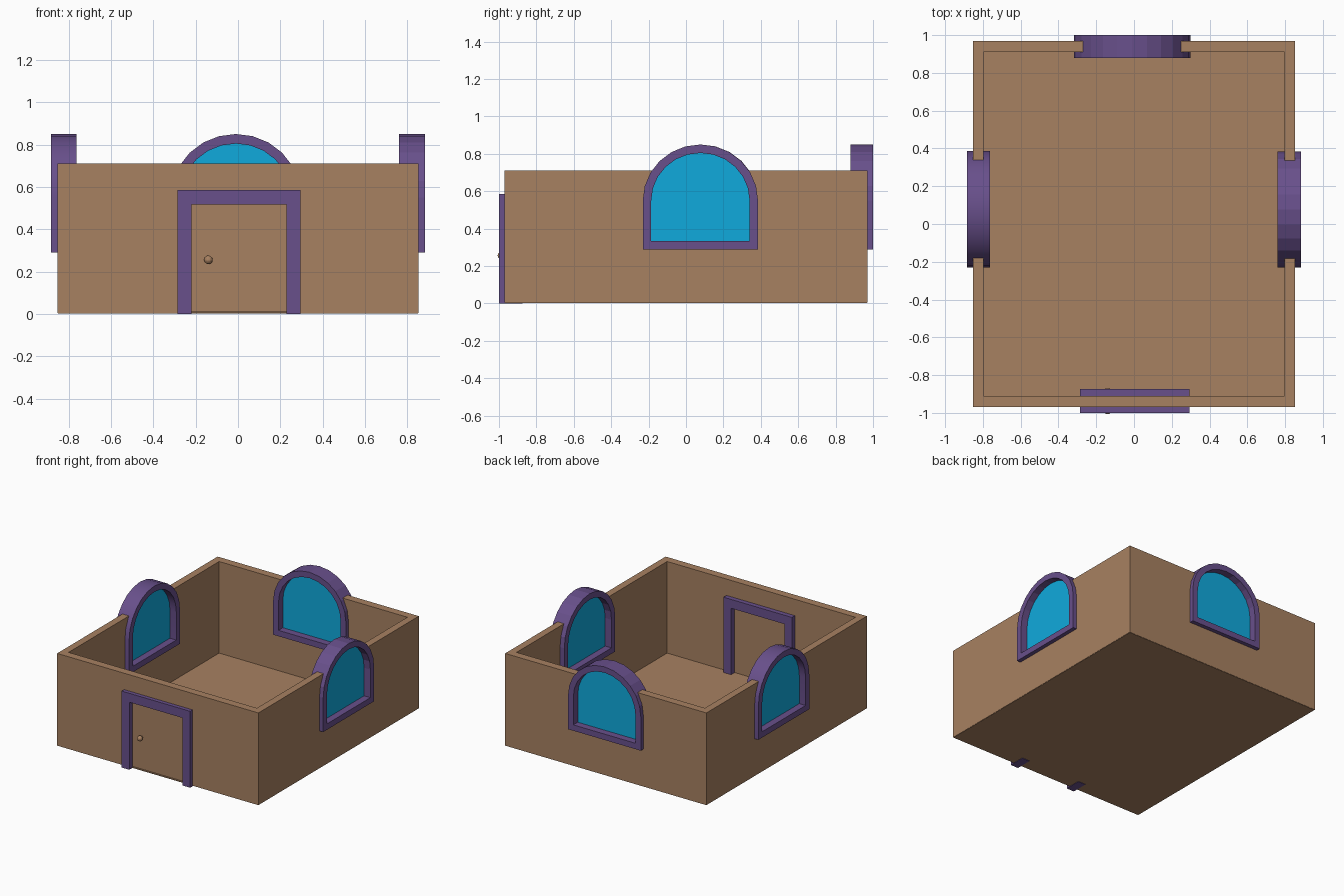
import bpy, bmesh, math
from mathutils import Matrix, Vector

if "Cube" in bpy.data.objects:
    bpy.data.objects.remove(bpy.data.objects["Cube"])


def material(name, rgb):
    m = bpy.data.materials.new(name)
    m.diffuse_color = (*rgb, 1)
    m.use_nodes = True
    m.node_tree.nodes["Principled BSDF"].inputs["Base Color"].default_value = m.diffuse_color
    return m


BROWN = material("brown", (0.39, 0.22, 0.12))
PURPLE = material("purple", (0.14, 0.08, 0.26))
BLUE = material("window_blue", (0.005, 0.40, 0.72))


def prism(name, outer, depth, mat=None, inner=None, place=Matrix()):
    """Extrude an x-z outline along y, centred; an inner outline makes a ring."""
    bm = bmesh.new()

    def loop(pts, y):
        return [bm.verts.new((x, y, z)) for x, z in pts]

    h, n = depth / 2, len(outer)
    a, b = loop(outer, -h), loop(outer, h)
    if inner:
        c, d = loop(inner, -h), loop(inner, h)
        bands = [(a, b), (d, c), (c, a), (b, d)]
    else:
        bands = [(a, b)]
        bm.faces.new(a)
        bm.faces.new(b[::-1])
    for p, q in bands:
        for i in range(n):
            j = (i + 1) % n
            bm.faces.new((p[i], q[i], q[j], p[j]))
    bm.transform(place)
    bmesh.ops.recalc_face_normals(bm, faces=bm.faces)
    me = bpy.data.meshes.new(name)
    bm.to_mesh(me)
    bm.free()
    ob = bpy.data.objects.new(name, me)
    bpy.context.collection.objects.link(ob)
    if mat:
        me.materials.append(mat)
    return ob


def rect(x0, x1, z0, z1):
    return [(x0, z0), (x1, z0), (x1, z1), (x0, z1)]


def arch(inset, steps=12):
    """Round-topped window outline, sill at the bottom."""
    w, r, spring = 0.308 - inset, 0.30 - inset, 0.55
    pts = [(-w, 0.29 + inset), (w, 0.29 + inset)]
    for i in range(steps + 1):
        t = math.pi * i / steps
        pts.append((w * math.cos(t), spring + r * math.sin(t)))
    return pts


def cut(target, cutter):
    cutter.hide_render = True
    cutter.hide_viewport = False
    cutter.display_type = 'WIRE'
    mod = target.modifiers.new(cutter.name, 'BOOLEAN')
    mod.operation = 'DIFFERENCE'
    mod.solver = 'EXACT'
    mod.object = cutter


# Walls and floor
flat = Matrix.Rotation(math.pi / 2, 4, 'X')
walls = prism("walls", rect(-0.852, 0.852, -0.97, 0.97), 0.705, BROWN,
              rect(-0.797, 0.797, -0.91, 0.91),
              Matrix.Translation((0, 0, 0.3575)) @ flat)
prism("floor", rect(-0.85, 0.85, -0.968, 0.968), 0.006, BROWN,
      place=Matrix.Translation((0, 0, 0.006)) @ flat)

# Three arched windows, each set through its wall
for side, pos, angle in (("right", (0.822, 0.077, 0), 90),
                         ("left", (-0.823, 0.079, 0), -90),
                         ("back", (-0.01, 0.94, 0), 180)):
    place = Matrix.Translation(pos) @ Matrix.Rotation(math.radians(angle), 4, 'Z')
    frame = prism(side + "_window_frame", arch(0), 0.122, PURPLE, arch(0.045), place)
    prism(side + "_window_pane", arch(0.035), 0.015, BLUE, place=place)
    cut(walls, prism(side + "_window_cutter", arch(0.02), 0.3, place=place))
    if side == "left":
        bpy.ops.object.select_all(action='DESELECT')
        frame.select_set(True)
        bpy.context.view_layer.objects.active = frame
        bpy.ops.object.shade_smooth_by_angle(angle=math.radians(30))

# Door frame, door and its opening
door_place = Matrix.Translation((0.005, -0.937, 0))
prism("door_frame", [(-0.29, 0), (-0.225, 0), (-0.225, 0.517), (0.225, 0.517),
                     (0.225, 0), (0.29, 0), (0.29, 0.585), (-0.29, 0.585)],
      0.126, PURPLE, place=door_place)
prism("door", rect(-0.235, 0.235, 0.012, 0.53), 0.05, BROWN, place=door_place)
cut(walls, prism("door_cutter", rect(-0.25, 0.25, -0.1, 0.55), 0.2, place=door_place))

# Door knobs on both faces, each with a short stem
for label, s in (("outer", -1), ("inner", 1)):
    bm = bmesh.new()
    bmesh.ops.create_uvsphere(bm, u_segments=16, v_segments=10, radius=0.02)
    bmesh.ops.create_cone(bm, cap_ends=True, segments=12, radius1=0.009, radius2=0.009,
                          depth=0.04,
                          matrix=Matrix.Translation((0, -s * 0.02, 0)) @ flat)
    bm.transform(Matrix.Translation((-0.14, -0.937 + s * 0.05, 0.256)))
    me = bpy.data.meshes.new(label + "_door_knob")
    bm.to_mesh(me)
    bm.free()
    me.materials.append(BROWN)
    bpy.context.collection.objects.link(bpy.data.objects.new(label + "_door_knob", me))
